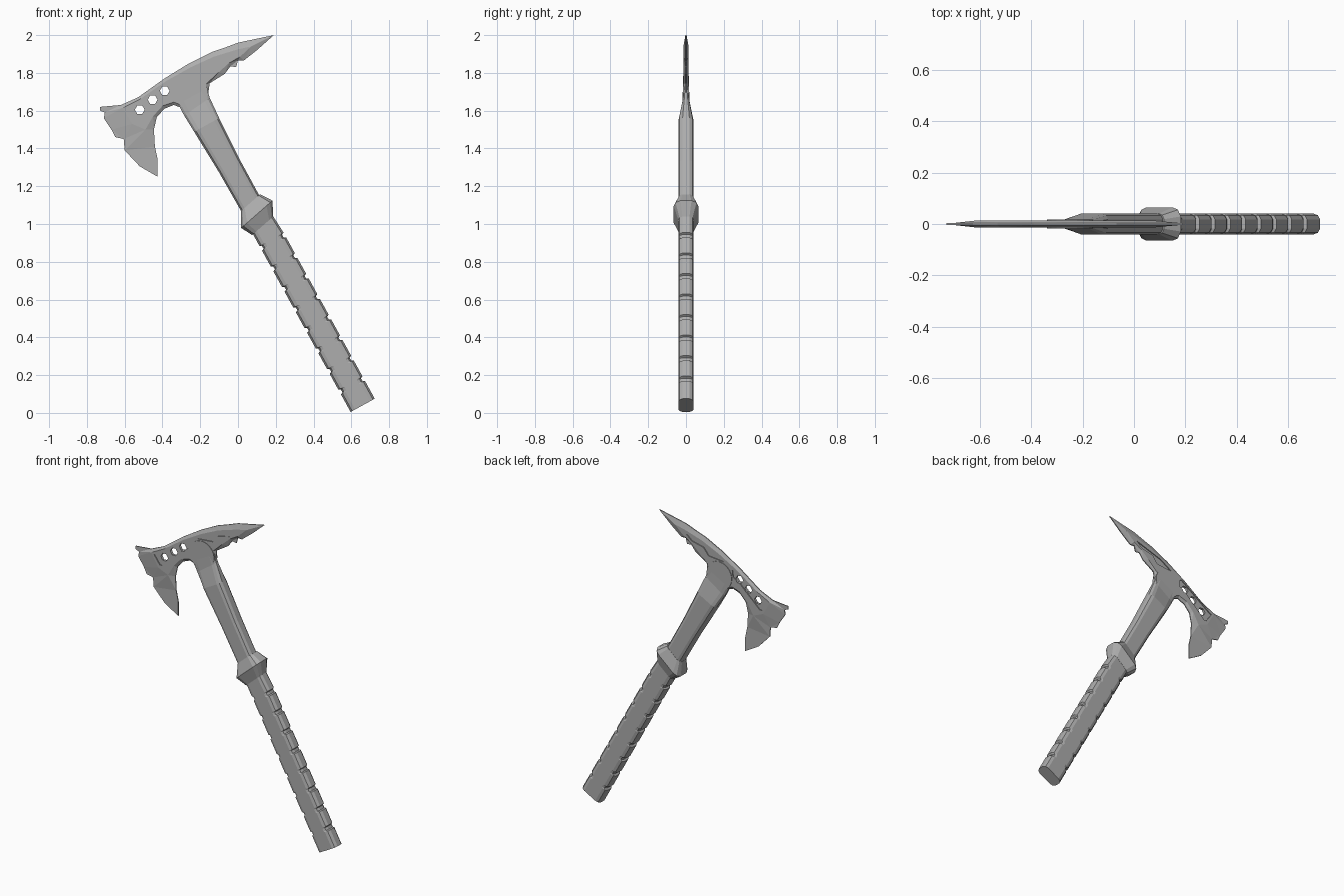
import bpy, bmesh, math
from mathutils import Vector
from mathutils.geometry import delaunay_2d_cdt

old = bpy.data.objects.get("Cube")
if old:
    bpy.data.objects.remove(old, do_unlink=True)

grey = bpy.data.materials.new("plain grey")
grey.use_nodes = True
grey.diffuse_color = (0.42, 0.42, 0.42, 1)
grey.node_tree.nodes["Principled BSDF"].inputs["Base Color"].default_value = grey.diffuse_color

# The handle leans: positions along it start from the butt
BUTT = Vector((0.66, 0, 0.04))
ALONG = Vector((-0.481, 0, 0.876))
ACROSS = Vector((0.876, 0, 0.481))
DEPTH = Vector((0, 1, 0))


def finish(name, bm):
    bmesh.ops.recalc_face_normals(bm, faces=bm.faces)
    mesh = bpy.data.meshes.new(name)
    bm.to_mesh(mesh)
    bm.free()
    mesh.materials.append(grey)
    ob = bpy.data.objects.new(name, mesh)
    bpy.context.collection.objects.link(ob)
    return ob


def ring(t, left, right, half, skew):
    """Twelve-sided chamfered section across the handle."""
    mid, wide = (left + right) / 2, (right - left) / 2
    corner = [(1, 0.45), (0.86, 0.85), (0.62, 1)]
    quarter = corner + [(-a, b) for a, b in reversed(corner)]
    loop = quarter + [(-a, -b) for a, b in quarter]
    points = []
    for a, b in loop:
        u = mid + a * wide
        points.append(BUTT + ALONG * (t + skew * u) + ACROSS * u + DEPTH * b * half)
    return points


def loft(name, sections):
    bm = bmesh.new()
    rings = [[bm.verts.new(p) for p in ring(*s)] for s in sections]
    for low, high in zip(rings, rings[1:]):
        for i in range(len(low)):
            j = (i + 1) % len(low)
            bm.faces.new((low[i], low[j], high[j], high[i]))
    bm.faces.new(rings[0])
    bm.faces.new(rings[-1])
    return finish(name, bm)


def prism(bm, outline, y0, y1):
    front = [bm.verts.new((x, y0, z)) for x, z in outline]
    back = [bm.verts.new((x, y1, z)) for x, z in outline]
    bm.faces.new(front)
    bm.faces.new(back)
    for i in range(len(front)):
        j = (i + 1) % len(front)
        bm.faces.new((front[i], front[j], back[j], back[i]))


def polygon(x, z, radius, sides):
    return [(x + radius * math.cos(math.tau * i / sides),
             z + radius * math.sin(math.tau * i / sides)) for i in range(sides)]


# Grip with notched finger grooves
W, H = 0.073, 0.04
sections = [(0, -W, W, H, 0)]
for i in range(8):
    t = 0.121 + 0.124 * i
    for offset, cut in ((-0.015, 0), (-0.009, 0.012), (0.009, 0.012), (0.015, 0)):
        sections.append((t + offset, cut - W, W - cut, H, 0))
sections.append((1.1, -W, 0.066, H, 0.2))
loft("grip", sections)

# Slanted collar between grip and shaft
loft("collar", [(1.09, -0.079, 0.066, 0.041, 0.22),
                (1.158, -0.112, 0.103, 0.065, 0.22),
                (1.228, -0.07, 0.062, 0.041, 0.22)])

# Upper shaft, thinning into the head
loft("upper_shaft", [(1.2, -0.069, 0.055, H, 0.1),
                     (1.45, -0.073, 0.056, H, 0),
                     (1.7, -0.085, 0.066, H, 0),
                     (1.81, -0.09, 0.074, 0.019, 0.1),
                     (1.87, -0.088, 0.085, 0.017, 0)])

# Round hub where the shaft meets the head
bm = bmesh.new()
hub = BUTT + ALONG * 1.889
prism(bm, polygon(hub.x, hub.z, 0.09, 20), -0.017, 0.017)
finish("hub", bm)

# Head: thin rim and a thicker core give bevelled cutting edges
rim = [(-.73, 1.62), (-.62, 1.63), (-.53, 1.67), (-.39, 1.77), (-.26, 1.85),
       (-.14, 1.91), (-.08, 1.93), (0, 1.96), (.19, 2),
       (.1, 1.92), (.03, 1.865), (0, 1.867), (-.01, 1.83), (-.04, 1.835),
       (-.07, 1.795), (-.15, 1.745), (-.16, 1.67), (-.26, 1.6), (-.34, 1.63),
       (-.39, 1.61), (-.43, 1.565), (-.445, 1.5), (-.44, 1.41), (-.425, 1.34),
       (-.425, 1.25), (-.52, 1.305), (-.6, 1.39), (-.605, 1.45), (-.65, 1.46),
       (-.67, 1.5), (-.71, 1.56), (-.705, 1.59), (-.73, 1.6)]
core = [(-.61, 1.615), (-.52, 1.66), (-.38, 1.757), (-.25, 1.83), (-.13, 1.885),
        (0, 1.925), (.07, 1.94), (.01, 1.885), (-.05, 1.85), (-.1, 1.805),
        (-.17, 1.74), (-.18, 1.67), (-.26, 1.615), (-.34, 1.645), (-.4, 1.625),
        (-.45, 1.57), (-.49, 1.5), (-.56, 1.53)]
EDGE, THICK = 0.003, 0.014


def closed(start, count):
    return [(start + i, start + (i + 1) % count) for i in range(count)]


n = len(rim)
flat = delaunay_2d_cdt([Vector(p) for p in rim + core], closed(n, len(core)),
                       [list(range(n))], 1, 1e-5)
points, faces, origins = flat[0], flat[2], flat[3]
bm = bmesh.new()
sides = []
for sign in (-1, 1):
    verts = []
    for p, source in zip(points, origins):
        thick = EDGE if source and min(source) < n else THICK
        verts.append(bm.verts.new((p.x, sign * thick, p.y)))
    for f in faces:
        bm.faces.new([verts[i] for i in f])
    sides.append(verts)
bm.verts.index_update()
pairs = dict(zip(sides[0], sides[1]))
for e in [e for e in bm.edges if e.is_boundary and e.verts[0] in pairs]:
    a, b = e.verts
    bm.faces.new((a, b, pairs[b], pairs[a]))
head = finish("axe_head", bm)

# Shallow pockets on both faces, then three hexagonal through holes
blade_pocket = [(-.59, 1.606), (-.56, 1.625), (-.36, 1.76), (-.34, 1.75), (-.345, 1.71),
                (-.4, 1.675), (-.47, 1.61), (-.535, 1.55), (-.55, 1.55)]
spike_pocket = [(-.28, 1.79), (-.2, 1.84), (-.01, 1.9), (-.05, 1.865),
                (-.135, 1.845), (-.17, 1.8)]
pockets = bmesh.new()
for outline in (blade_pocket, spike_pocket):
    for sign in (-1, 1):
        prism(pockets, outline, sign * 0.008, sign * 0.05)
holes = bmesh.new()
for x, z in ((-.52, 1.605), (-.452, 1.658), (-.388, 1.705)):
    prism(holes, polygon(x, z, 0.026, 6), -0.05, 0.05)

for name, cutter_mesh in (("pocket_cutter", pockets), ("hole_cutter", holes)):
    cutter = finish(name, cutter_mesh)
    cutter.hide_render = True
    cutter.hide_viewport = True
    cut = head.modifiers.new(name, "BOOLEAN")
    cut.operation = "DIFFERENCE"
    cut.solver = "EXACT"
    cut.object = cutter
